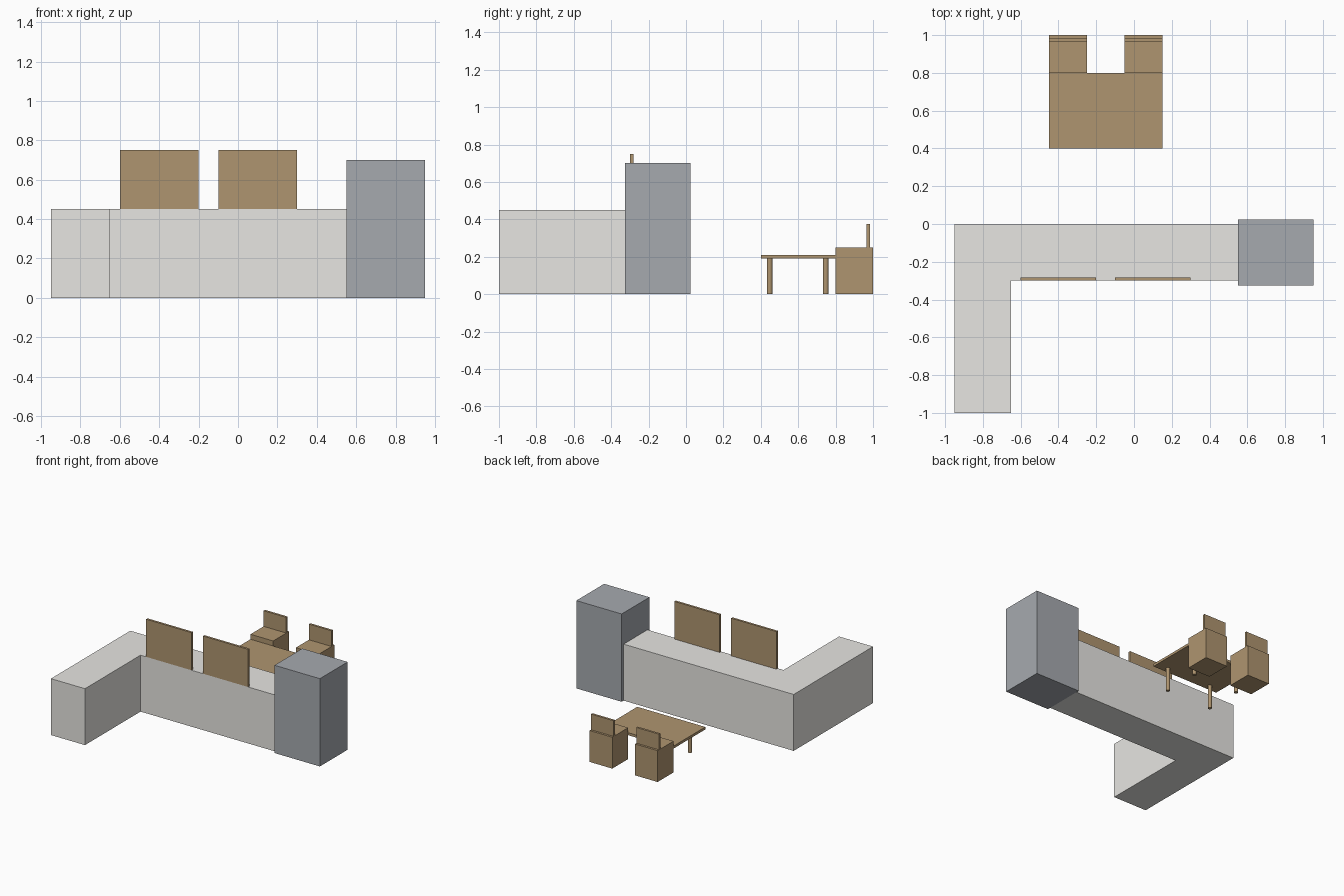
import bpy
import bmesh

if "Cube" in bpy.data.objects:
    bpy.data.objects.remove(bpy.data.objects["Cube"])


def material(name, rgb):
    m = bpy.data.materials.new(name)
    m.diffuse_color = (*rgb, 1)
    m.use_nodes = True
    m.node_tree.nodes["Principled BSDF"].inputs["Base Color"].default_value = m.diffuse_color
    return m


WOOD = material("wood", (0.43, 0.30, 0.16))
STONE = material("stone", (0.80, 0.79, 0.76))
STEEL = material("steel", (0.38, 0.40, 0.43))


def prism(name, outline, z0, z1, mat):
    """Extrude a counter-clockwise outline from z0 to z1."""
    bm = bmesh.new()
    bottom = bm.faces.new([bm.verts.new((x, y, z0)) for x, y in outline])
    ext = bmesh.ops.extrude_face_region(bm, geom=[bottom], use_keep_orig=True)
    top = [v for v in ext["geom"] if isinstance(v, bmesh.types.BMVert)]
    bmesh.ops.translate(bm, verts=top, vec=(0, 0, z1 - z0))
    bmesh.ops.recalc_face_normals(bm, faces=bm.faces)
    mesh = bpy.data.meshes.new(name)
    bm.to_mesh(mesh)
    bm.free()
    mesh.materials.append(mat)
    obj = bpy.data.objects.new(name, mesh)
    bpy.context.collection.objects.link(obj)
    return obj


def box(name, x, y, z, mat):
    """Box from (min, max) ranges on each axis."""
    return prism(name, [(x[0], y[0]), (x[1], y[0]), (x[1], y[1]), (x[0], y[1])], *z, mat)


def l_shape(inset):
    i = inset
    return [(-0.95 + i, -1 + i), (-0.65 - i, -1 + i), (-0.65 - i, -0.3 + i),
            (0.55 - i, -0.3 + i), (0.55 - i, -i), (-0.95 + i, -i)]


# L-shaped counter with wooden base cabinets just inside its faces
prism("counter", l_shape(0), 0, 0.45, STONE)
prism("base_cabinets", l_shape(0.002), 0.002, 0.2, WOOD)

# Fridge at the end of the counter
box("fridge", (0.55, 0.95), (-0.325, 0.025), (0, 0.7), STEEL)

# Upright panels on the counter's front edge
for side, x in (("left", -0.6), ("right", -0.1)):
    box(f"{side}_panel", (x, x + 0.4), (-0.3, -0.282), (0.45, 0.75), WOOD)

# Table top and four round legs
box("table_top", (-0.45, 0.15), (0.4, 0.8), (0.19, 0.21), WOOD)
for side, x in (("left", -0.35), ("right", 0.05)):
    for end, y in (("front", 0.447), ("back", 0.747)):
        bpy.ops.mesh.primitive_cylinder_add(vertices=16, radius=0.015, depth=0.19,
                                            location=(x, y, 0.095))
        leg = bpy.context.object
        leg.name = f"table_{end}_{side}_leg"
        leg.data.materials.append(WOOD)
        bpy.ops.object.shade_smooth_by_angle()

# Two block chairs with thin backs
for side, x in (("left", -0.45), ("right", -0.05)):
    box(f"{side}_chair_seat", (x, x + 0.2), (0.8, 1), (0, 0.25), WOOD)
    box(f"{side}_chair_back", (x, x + 0.2), (0.965, 0.983), (0.25, 0.375), WOOD)
